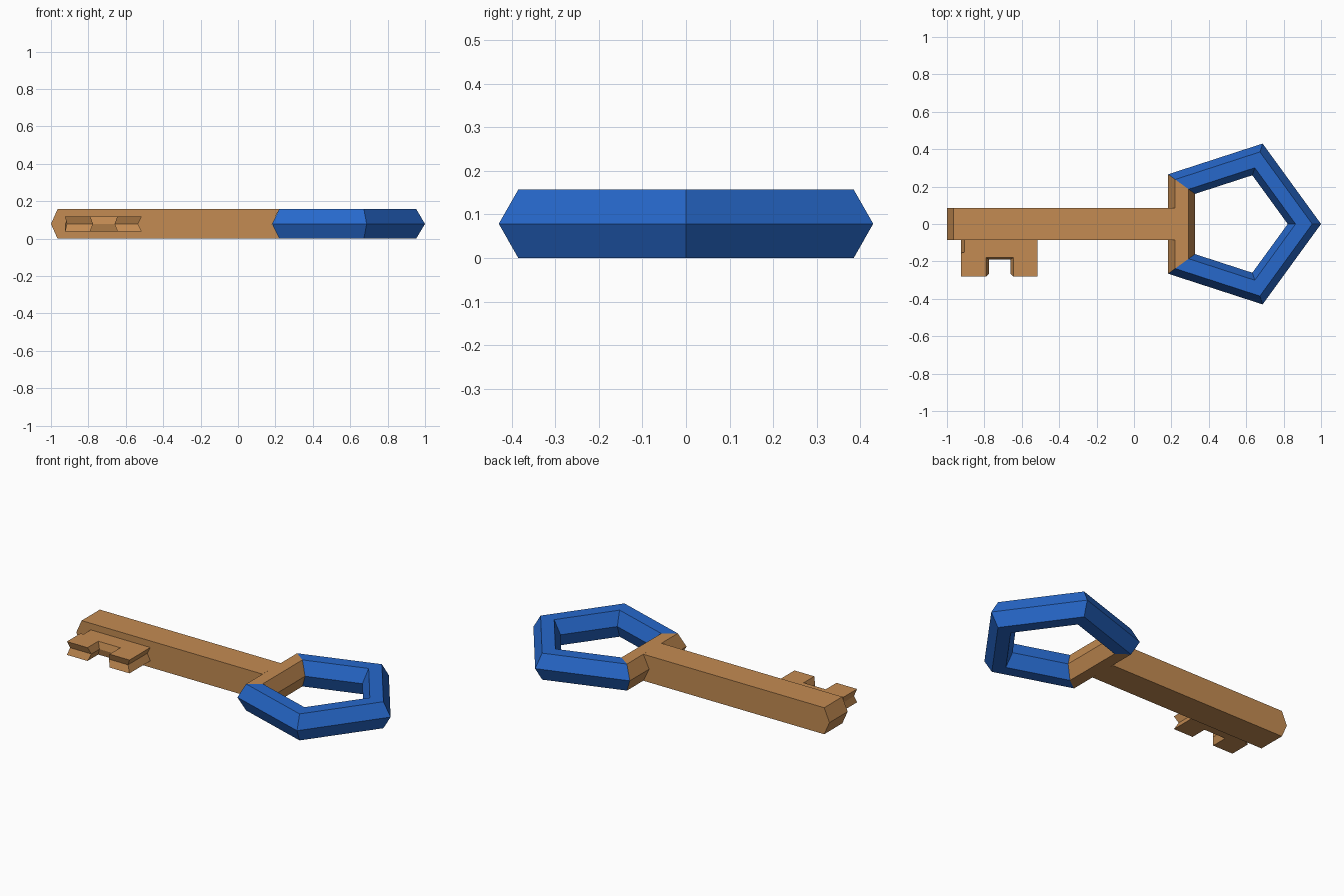
import bpy, bmesh
from math import cos, sin, tau

if "Cube" in bpy.data.objects:
    bpy.data.objects.remove(bpy.data.objects["Cube"])

MID, TOP = 0.0785, 0.157


def material(name, rgb):
    m = bpy.data.materials.new(name)
    m.diffuse_color = (*rgb, 1)
    m.use_nodes = True
    m.node_tree.nodes["Principled BSDF"].inputs["Base Color"].default_value = m.diffuse_color
    return m


BRASS = material("brass", (0.55, 0.26, 0.085))
BLUE = material("blue", (0.02, 0.14, 0.60))


def loft(name, rings, mat, caps):
    """Bridge matching closed outlines, optionally capping both ends."""
    bm = bmesh.new()
    vs = [[bm.verts.new(p) for p in ring] for ring in rings]
    n = len(rings[0])
    for a, b in zip(vs, vs[1:]):
        for i in range(n):
            j = (i + 1) % n
            bm.faces.new((a[i], a[j], b[j], b[i]))
    if caps:
        bm.faces.new(vs[0][::-1])
        bm.faces.new(vs[-1])
    bmesh.ops.recalc_face_normals(bm, faces=bm.faces)
    me = bpy.data.meshes.new(name)
    bm.to_mesh(me)
    bm.free()
    me.materials.append(mat)
    ob = bpy.data.objects.new(name, me)
    bpy.context.collection.objects.link(ob)
    return ob


# Pentagonal handle: hexagonal section (radius, z) swept around corners
section = [(0.452, MID), (0.405, TOP), (0.316, TOP),
           (0.274, MID), (0.316, 0), (0.405, 0)]
CX = 0.548


def corner(k):
    a = tau * k / 5
    return [(CX + r * cos(a), r * sin(a), z) for r, z in section]


# Mitred ends of bow and collar meet, so neither needs internal caps
loft("bow", [corner(k) for k in (-2, -1, 0, 1, 2)], BLUE, False)
loft("collar", [corner(k) for k in (2, 3)], BRASS, False)

# Shaft: pointed tip, notched end fitted to the collar
side = [(-1, MID), (-0.965, TOP), (0.220, TOP),
        (0.182, MID), (0.220, 0), (-0.965, 0)]
loft("shaft", [[(x, y, z) for x, z in side] for y in (-0.085, 0.085)], BRASS, True)

# Toothed bit: flat outline with a different middle outline for faceted edges
flat = [(-0.905, -0.08), (-0.905, -0.150), (-0.925, -0.155), (-0.925, -0.28),
        (-0.790, -0.28), (-0.790, -0.180), (-0.645, -0.180), (-0.645, -0.28),
        (-0.515, -0.28), (-0.515, -0.08)]
middle = [(-0.925, -0.08), (-0.925, -0.155), (-0.915, -0.160), (-0.915, -0.265),
          (-0.775, -0.265), (-0.775, -0.190), (-0.660, -0.190), (-0.660, -0.265),
          (-0.535, -0.265), (-0.535, -0.08)]
loft("bit", [[(x, y, z) for x, y in o]
             for o, z in ((flat, 0.039), (middle, MID), (flat, 0.118))], BRASS, True)
